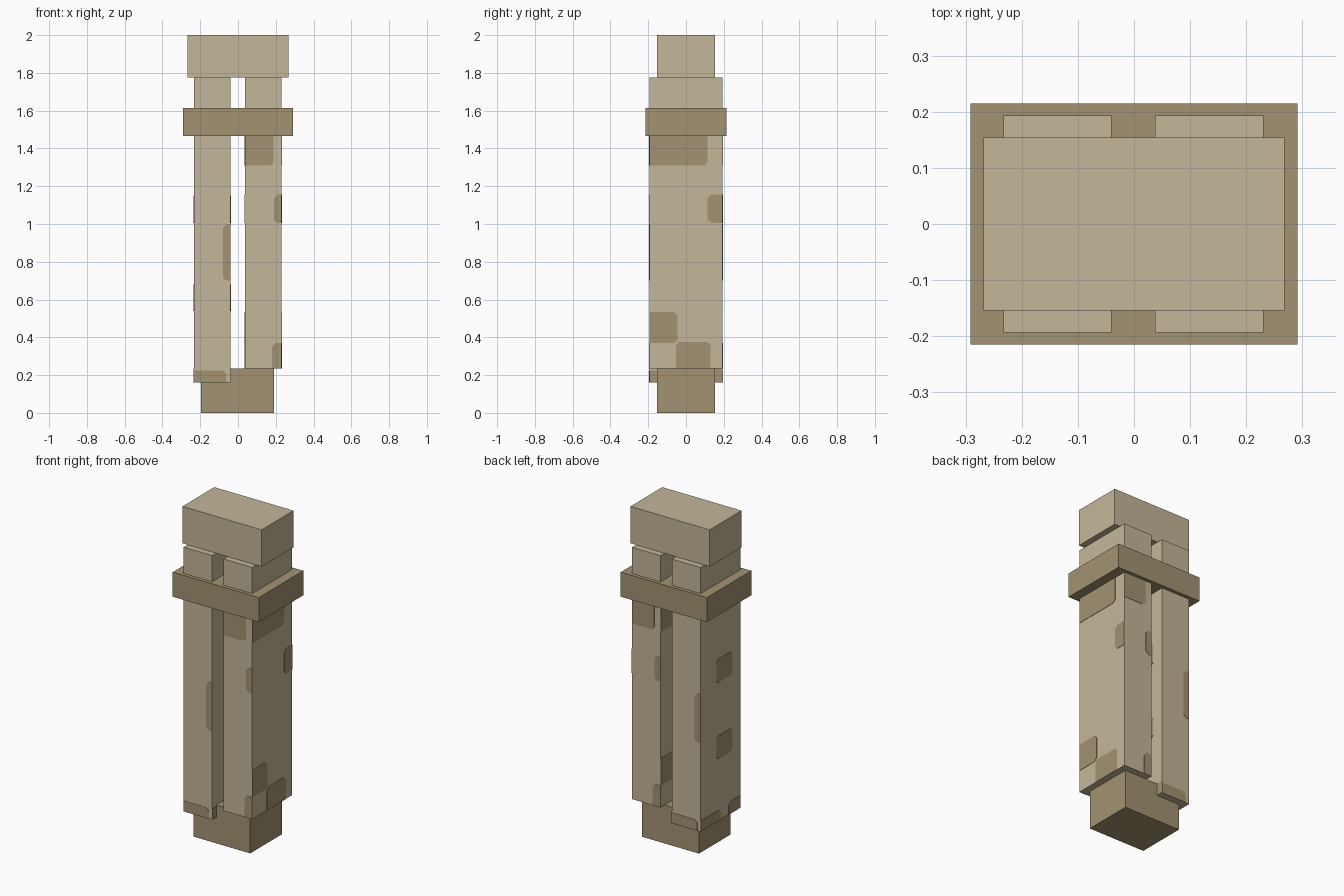
import bpy, bmesh, math
from mathutils import Vector, Matrix

if "Cube" in bpy.data.objects:
    bpy.data.objects.remove(bpy.data.objects["Cube"])


def material(name, rgb):
    m = bpy.data.materials.new(name)
    m.diffuse_color = (*rgb, 1)
    m.use_nodes = True
    m.node_tree.nodes["Principled BSDF"].inputs["Base Color"].default_value = m.diffuse_color
    return m


TAN = material("light_tan", (0.552, 0.474, 0.319))
BROWN = material("dark_tan", (0.361, 0.288, 0.165))


def finish(name, bm, mat):
    bmesh.ops.recalc_face_normals(bm, faces=bm.faces)
    mesh = bpy.data.meshes.new(name)
    bm.to_mesh(mesh)
    bm.free()
    mesh.materials.append(mat)
    ob = bpy.data.objects.new(name, mesh)
    bpy.context.collection.objects.link(ob)
    return ob


def box(name, x, y, z, mat):
    """Box from (min, max) ranges."""
    bm = bmesh.new()
    bmesh.ops.create_cube(bm, size=1)
    for v in bm.verts:
        v.co = [(r[0] + r[1]) / 2 + c * (r[1] - r[0]) for c, r in zip(v.co, (x, y, z))]
    return finish(name, bm, mat)


HALF_X, HALF_Y, POST_TOP = 0.0965, 0.193, 1.775
THICK = 0.002


def patch(name, cx, bottom, turn, u0, u1, z0, z1):
    """Thin painted plate on a post side; turn 0 = front, 1 = right, 2 = back, 3 = left.
    u runs left to right as seen facing that side; free corners are clipped."""
    half, dist = (HALF_X, HALF_Y) if turn % 2 == 0 else (HALF_Y, HALF_X)
    c = 0.018
    free_l, free_r = u0 > -half + 0.001, u1 < half - 0.001
    free_b, free_t = z0 > bottom + 0.001, z1 < 1.46
    pts = []
    for u, z, du, dz, cut, z_first in (
            (u0, z0, 1, 1, free_l and free_b, True), (u1, z0, -1, 1, free_r and free_b, False),
            (u1, z1, -1, -1, free_r and free_t, True), (u0, z1, 1, -1, free_l and free_t, False)):
        if cut:
            a, b = (u, z + dz * c), (u + du * c, z)
            pts += [a, b] if z_first else [b, a]
        else:
            pts.append((u, z))
    bm = bmesh.new()
    face = bm.faces.new([bm.verts.new((u, -dist, z)) for u, z in pts])
    ext = bmesh.ops.extrude_face_region(bm, geom=[face], use_keep_orig=True)
    moved = [g for g in ext["geom"] if isinstance(g, bmesh.types.BMVert)]
    bmesh.ops.translate(bm, verts=moved, vec=Vector((0, -THICK, 0)))
    bm.transform(Matrix.Translation((cx, 0, 0)) @ Matrix.Rotation(turn * math.pi / 2, 4, "Z"))
    finish(name, bm, BROWN)


# Main blocks
box("foot_block", (-0.195, 0.19), (-0.153, 0.153), (0, 0.235), BROWN)
box("top_cap", (-0.268, 0.268), (-0.154, 0.154), (1.775, 2), TAN)
box("strap_band", (-0.291, 0.291), (-0.215, 0.215), (1.465, 1.615), BROWN)

# Posts with painted patches: each narrow/wide side pattern repeats on the opposite side
posts = {
    "left_post": (-0.1365, 0.16,
                  [(-HALF_X, 0.076, 0.16, 0.225), (0.058, HALF_X, 0.70, 1.0)],
                  [(-0.04, 0.116, 1.005, 1.15), (-0.04, 0.116, 0.54, 0.68),
                   (-HALF_Y, 0.0, 0.16, 0.225), (0.08, HALF_Y, 0.16, 0.235)]),
    "right_post": (0.134, 0.235,
                   [(-HALF_X, 0.055, 1.31, 1.465), (0.056, HALF_X, 1.005, 1.155),
                    (0.045, HALF_X, 0.235, 0.37)],
                   [(-HALF_Y, 0.115, 1.31, 1.465), (0.115, HALF_Y, 1.005, 1.155),
                    (-HALF_Y, -0.045, 0.37, 0.535), (-0.053, 0.13, 0.235, 0.375)]),
}
for name, (cx, bottom, narrow, wide) in posts.items():
    box(name, (cx - HALF_X, cx + HALF_X), (-HALF_Y, HALF_Y), (bottom, POST_TOP), TAN)
    for turn in range(4):
        for i, p in enumerate(narrow if turn % 2 == 0 else wide):
            # The outer left side is read directly; the inner side repeats it
            patch(f"{name}_patch_{turn}_{i}", cx, bottom, turn, *p)
